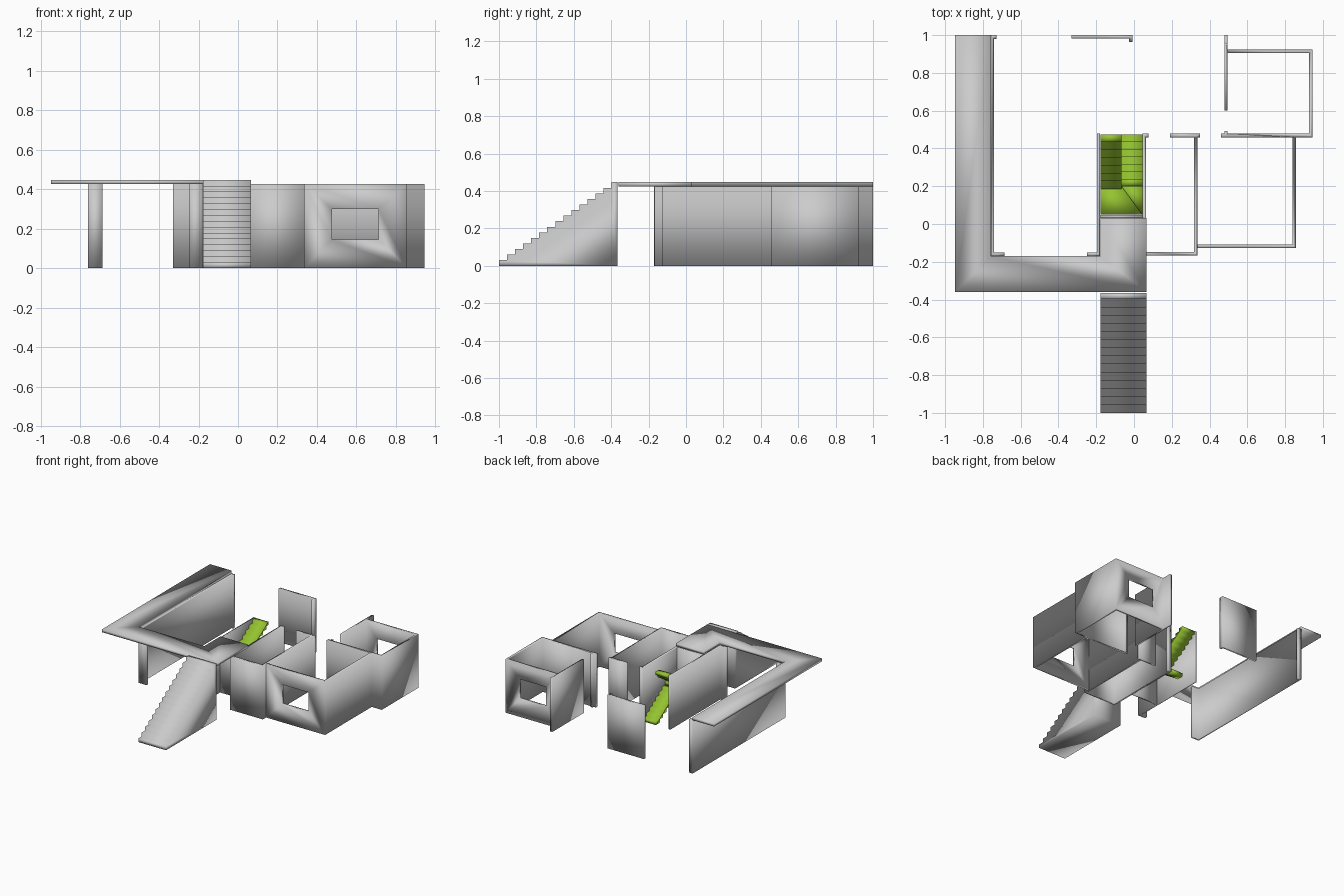
import bpy, bmesh

if "Cube" in bpy.data.objects:
    bpy.data.objects.remove(bpy.data.objects["Cube"])

H = 0.425            # wall height
TOP = 0.447          # top of the upper walkway


def prism(name, pts, offset, mat=None):
    """Extrude a closed 3D outline along an offset vector, smooth shaded."""
    bm = bmesh.new()
    f = bm.faces.new([bm.verts.new(p) for p in pts])
    r = bmesh.ops.extrude_face_region(bm, geom=[f])
    bmesh.ops.translate(bm, vec=offset,
                        verts=[v for v in r["geom"] if isinstance(v, bmesh.types.BMVert)])
    bmesh.ops.recalc_face_normals(bm, faces=bm.faces)
    me = bpy.data.meshes.new(name)
    bm.to_mesh(me)
    bm.free()
    me.shade_smooth()
    ob = bpy.data.objects.new(name, me)
    bpy.context.collection.objects.link(ob)
    if mat:
        me.materials.append(mat)
    return ob


def plan(name, pts, z0=0, z1=H, mat=None):
    return prism(name, [(x, y, z0) for x, y in pts], (0, 0, z1 - z0), mat)


def box_plan(name, x0, x1, y0, y1, z0=0, z1=H, mat=None):
    return plan(name, [(x0, y0), (x1, y0), (x1, y1), (x0, y1)], z0, z1, mat)


def cut(ob, *box):
    """Cut a box-shaped opening out of a wall."""
    cutter = box_plan("cutter", *box)
    cutter.hide_render = True
    m = ob.modifiers.new("opening", 'BOOLEAN')
    m.operation, m.solver, m.object = 'DIFFERENCE', 'EXACT', cutter
    bpy.context.view_layer.objects.active = ob
    bpy.ops.object.modifier_apply(modifier=m.name)
    bpy.data.objects.remove(cutter)
    ob.data.shade_smooth()


# Upper walkway
plan("walkway_slab", [(-0.947, -0.36), (0.066, -0.36), (0.066, 0.033), (-0.178, 0.033),
                      (-0.178, -0.17), (-0.757, -0.17), (-0.757, 1.0), (-0.947, 1.0)], H, TOP)

# Solid outside staircase
n = 15
rise, run = TOP / n, 0.043
pts = [(-0.178, -0.365, 0), (-0.178, -1.0, 0)]
for i in range(n):
    y = -1.0 + i * run
    pts.append((-0.178, y, (i + 1) * rise))
    pts.append((-0.178, y + run if i < n - 1 else -0.365, (i + 1) * rise))
prism("outer_stairs", pts, (0.244, 0, 0))

# Left wall with its short returns
plan("left_wall", [(-0.759, -0.17), (-0.686, -0.17), (-0.686, -0.15), (-0.742, -0.15),
                   (-0.742, 0.98), (-0.728, 0.98), (-0.728, 1.0), (-0.759, 1.0)])

# Free-standing back wall
plan("back_wall", [(-0.33, 0.981), (-0.027, 0.981), (-0.027, 0.963), (-0.008, 0.963),
                   (-0.008, 1.0), (-0.33, 1.0)])

# Walls round the stairwell
plan("stairwell_left_wall", [(-0.248, -0.17), (-0.18, -0.17), (-0.18, 0.478), (-0.197, 0.478),
                             (-0.197, -0.15), (-0.248, -0.15)])
box_plan("stairwell_front_wall", -0.18, 0.045, 0.032, 0.047)
plan("front_hall_wall", [(0.045, -0.168), (0.337, -0.168), (0.337, 0.458), (0.35, 0.458),
                         (0.35, 0.478), (0.19, 0.478), (0.19, 0.458), (0.318, 0.458),
                         (0.318, -0.149), (0.064, -0.149), (0.064, 0.458), (0.077, 0.458),
                         (0.077, 0.478), (0.045, 0.478)])

# Right rooms as one continuous wall with two windows
rooms = plan("right_rooms", [
    (0.337, -0.128), (0.857, -0.128), (0.857, 0.458), (0.946, 0.458), (0.946, 0.923),
    (0.496, 0.923), (0.496, 1.0), (0.478, 1.0), (0.478, 0.6), (0.496, 0.6),
    (0.496, 0.904), (0.927, 0.904), (0.927, 0.478), (0.496, 0.478), (0.496, 0.492),
    (0.478, 0.492), (0.478, 0.478), (0.46, 0.478), (0.46, 0.458), (0.838, 0.458),
    (0.838, -0.109), (0.337, -0.109)])
cut(rooms, 0.475, 0.712, -0.2, -0.05, 0.145, 0.30)
cut(rooms, 0.585, 0.82, 0.88, 0.95, 0.145, 0.30)

# Green indoor staircase: two flights, a corner step and a landing
green = bpy.data.materials.new("green")
green.diffuse_color = (0.30, 0.55, 0.03, 1)
green.use_nodes = True
green.node_tree.nodes["Principled BSDF"].inputs["Base Color"].default_value = green.diffuse_color
R = H / 16
XL, XM, XR = -0.178, -0.066, 0.044


def flight(name, x0, x1, y0, y1, z0, steps):
    """Thin folded stair flight, stepped above and below."""
    d = (y1 - y0) / steps
    upper, lower = [], []
    for i in range(steps):
        ya, yb, z = y0 + i * d, y0 + (i + 1) * d, z0 + (i + 1) * R
        upper += [(x0, ya, z), (x0, yb, z)]
        lower += [(x0, ya + (d * 0.4 if i else 0), z - R), (x0, yb + (d * 0.4 if i < steps - 1 else 0), z - R)]
    prism(name, upper + lower[::-1], (x1 - x0, 0, 0), green)


flight("lower_flight", XM, XR, 0.475, 0.20, 0, 7)
plan("corner_step", [(XM, 0.20), (XR, 0.05), (XR, 0.20)], 7 * R, 8 * R, green)
plan("landing", [(XL, 0.05), (XR, 0.05), (XM, 0.20), (XL, 0.20)], 8 * R, 9 * R, green)
flight("upper_flight", XL, XM, 0.185, 0.475, 9 * R, 7)
